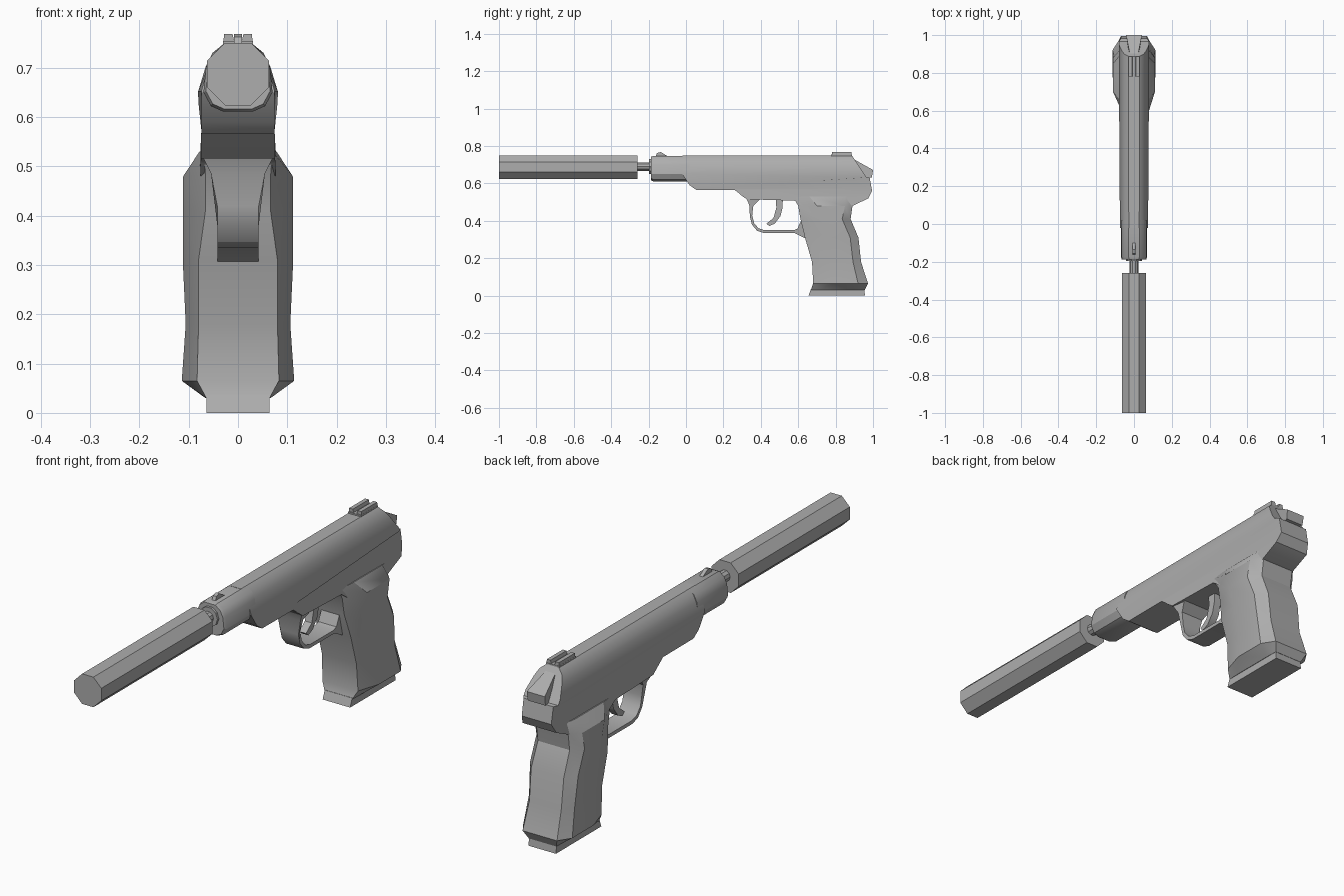
import bpy, bmesh, math
from mathutils import Vector

cube = bpy.data.objects.get("Cube")
if cube:
    bpy.data.objects.remove(cube)

steel = bpy.data.materials.new("grey steel")
steel.use_nodes = True
GREY = (0.42, 0.42, 0.42, 1)
steel.diffuse_color = GREY
steel.node_tree.nodes["Principled BSDF"].inputs["Base Color"].default_value = GREY


def finish(name, bm, angle=30):
    bmesh.ops.recalc_face_normals(bm, faces=bm.faces)
    mesh = bpy.data.meshes.new(name)
    bm.to_mesh(mesh)
    bm.free()
    mesh.materials.append(steel)
    ob = bpy.data.objects.new(name, mesh)
    bpy.context.collection.objects.link(ob)
    smooth(ob, angle)
    return ob


def smooth(ob, angle=30):
    bpy.ops.object.select_all(action='DESELECT')
    ob.select_set(True)
    bpy.context.view_layer.objects.active = ob
    bpy.ops.object.shade_smooth_by_angle(angle=math.radians(angle))


def loft(name, rings, angle=30):
    """Skin a list of closed rings and cap both ends."""
    bm = bmesh.new()
    loops = [[bm.verts.new(p) for p in ring] for ring in rings]
    n = len(loops[0])
    for a, b in zip(loops, loops[1:]):
        for i in range(n):
            j = (i + 1) % n
            bm.faces.new((a[i], a[j], b[j], b[i]))
    bm.faces.new(loops[0])
    bm.faces.new(loops[-1])
    return finish(name, bm, angle)


def side_prism(name, outline, width, angle=30):
    """Extrude a (y, z) outline across x; width maps (y, z) to half width."""
    return loft(name, [[(s * width(y, z), y, z) for y, z in outline] for s in (-1, 1)], angle)


def mirrored(half):
    return half + [(-x, v) for x, v in reversed(half)]


def along_y(name, half, stations, zc=0.685):
    """Loft a half section along y; stations are (y, scale)."""
    return loft(name, [[(x * s, y, zc + (z - zc) * s) for x, z in mirrored(half)]
                       for y, s in stations])


def rod(name, radius, y0, y1, sides, zc=0.687):
    turn = math.pi / sides
    ring = [(radius * math.sin(turn + 2 * turn * i), radius * math.cos(turn + 2 * turn * i))
            for i in range(sides)]
    return loft(name, [[(x, y, zc + z) for x, z in ring] for y in (y0, y1)])


# Suppressor, barrel and collar
rod("suppressor", 0.0685, -1.0, -0.26, 8)
rod("barrel", 0.024, -0.27, -0.15, 10, 0.69)
rod("barrel_collar", 0.042, -0.197, -0.17, 10, 0.69)

# Slide nose
nose = [(0.028, 0.747), (0.052, 0.728), (0.065, 0.7), (0.07, 0.65), (0.055, 0.622), (0.03, 0.611)]
along_y("slide_nose", nose, [(-0.187, 0.93), (-0.175, 1), (0.02, 1)])

# Slide and frame: side outline intersected with the cross-section
outline = [(-0.02, 0.748), (-0.02, 0.65), (0.02, 0.59), (0.055, 0.565), (0.26, 0.565),
           (0.325, 0.515), (0.58, 0.508), (0.62, 0.48), (0.89, 0.48), (0.975, 0.52),
           (0.995, 0.56), (0.982, 0.63), (0.966, 0.632), (0.888, 0.748)]
section = [(0.03, 0.748), (0.052, 0.73), (0.066, 0.702), (0.081, 0.652), (0.08, 0.57), (0.078, 0.45)]
body = side_prism("slide_and_frame", outline, lambda y, z: 0.2)
cutter = along_y("section_cutter", section, [(-0.2, 1), (1.2, 1)])
cutter.hide_render = True
mod = body.modifiers.new("section", 'BOOLEAN')
mod.operation = 'INTERSECT'
mod.solver = 'EXACT'
mod.object = cutter
bpy.context.view_layer.objects.active = body
bpy.ops.object.modifier_apply(modifier="section")
bpy.data.objects.remove(cutter)
for v in body.data.vertices:
    v.co.x *= 0.92 + 0.08 * max(0, min(1, v.co.y))
    if v.co.y > 0.98:
        v.co.x *= 0.86
smooth(body)

# Grip: z, front, widest from, widest to, back, front width, widest width, back width
grip = [(0.53, 0.57, 0.66, 0.85, 0.9, 0.07, 0.078, 0.07),
        (0.48, 0.6, 0.7, 0.85, 0.89, 0.066, 0.111, 0.074),
        (0.41, 0.612, 0.72, 0.835, 0.88, 0.066, 0.112, 0.074),
        (0.31, 0.636, 0.75, 0.878, 0.922, 0.08, 0.112, 0.076),
        (0.18, 0.674, 0.77, 0.893, 0.936, 0.08, 0.106, 0.074),
        (0.065, 0.68, 0.78, 0.92, 0.973, 0.083, 0.114, 0.08),
        (0.03, 0.668, 0.72, 0.9, 0.955, 0.064, 0.066, 0.064)]
loft("grip", [[(x, y, z) for x, y in mirrored([(wf, yf), (wm, y1), (wm, y2), (wb, yb)])]
              for z, yf, y1, y2, yb, wf, wm, wb in grip])
side_prism("magazine_base", [(0.655, 0), (0.957, 0), (0.953, 0.035), (0.668, 0.035)],
           lambda y, z: 0.064)

# Trigger guard, flaring where it meets the frame
guard = [(0.29, 0.54), (0.325, 0.515), (0.338, 0.485), (0.342, 0.42), (0.352, 0.38), (0.38, 0.347),
         (0.415, 0.335), (0.58, 0.335), (0.64, 0.305), (0.68, 0.35), (0.615, 0.4), (0.595, 0.357),
         (0.575, 0.35), (0.42, 0.35), (0.388, 0.36), (0.364, 0.388), (0.354, 0.43),
         (0.36, 0.48), (0.39, 0.51), (0.42, 0.54)]
side_prism("trigger_guard", guard, lambda y, z: 0.042 + max(0, min(0.03, (z - 0.46) * 0.5)))

# Trigger
side_prism("trigger", [(0.48, 0.52), (0.483, 0.47), (0.468, 0.415), (0.43, 0.385), (0.445, 0.372),
                       (0.475, 0.385), (0.505, 0.425), (0.516, 0.47), (0.518, 0.52)],
           lambda y, z: 0.016)

# Sights: front blade, rear base and two posts leaving a notch
side_prism("front_sight", [(-0.165, 0.74), (-0.155, 0.762), (-0.135, 0.768), (-0.09, 0.74)],
           lambda y, z: 0.008)
side_prism("rear_sight_base", [(0.775, 0.74), (0.775, 0.754), (0.888, 0.754), (0.888, 0.74)],
           lambda y, z: 0.03)
for side, sign in (("left", 1), ("right", -1)):
    loft("rear_sight_post_" + side,
         [[(sign * x, y, z) for x, z in ((0.007, 0.75), (0.03, 0.75), (0.028, 0.768), (0.011, 0.768))]
          for y in (0.78, 0.886)])

# Hammer: tapered tab on the sloping back
side_prism("hammer", [(0.9, 0.728), (0.91, 0.722), (1.0, 0.672), (0.994, 0.632), (0.96, 0.63),
                      (0.88, 0.72)],
           lambda y, z: 0.022 + 0.2 * max(0, y - 0.9))
